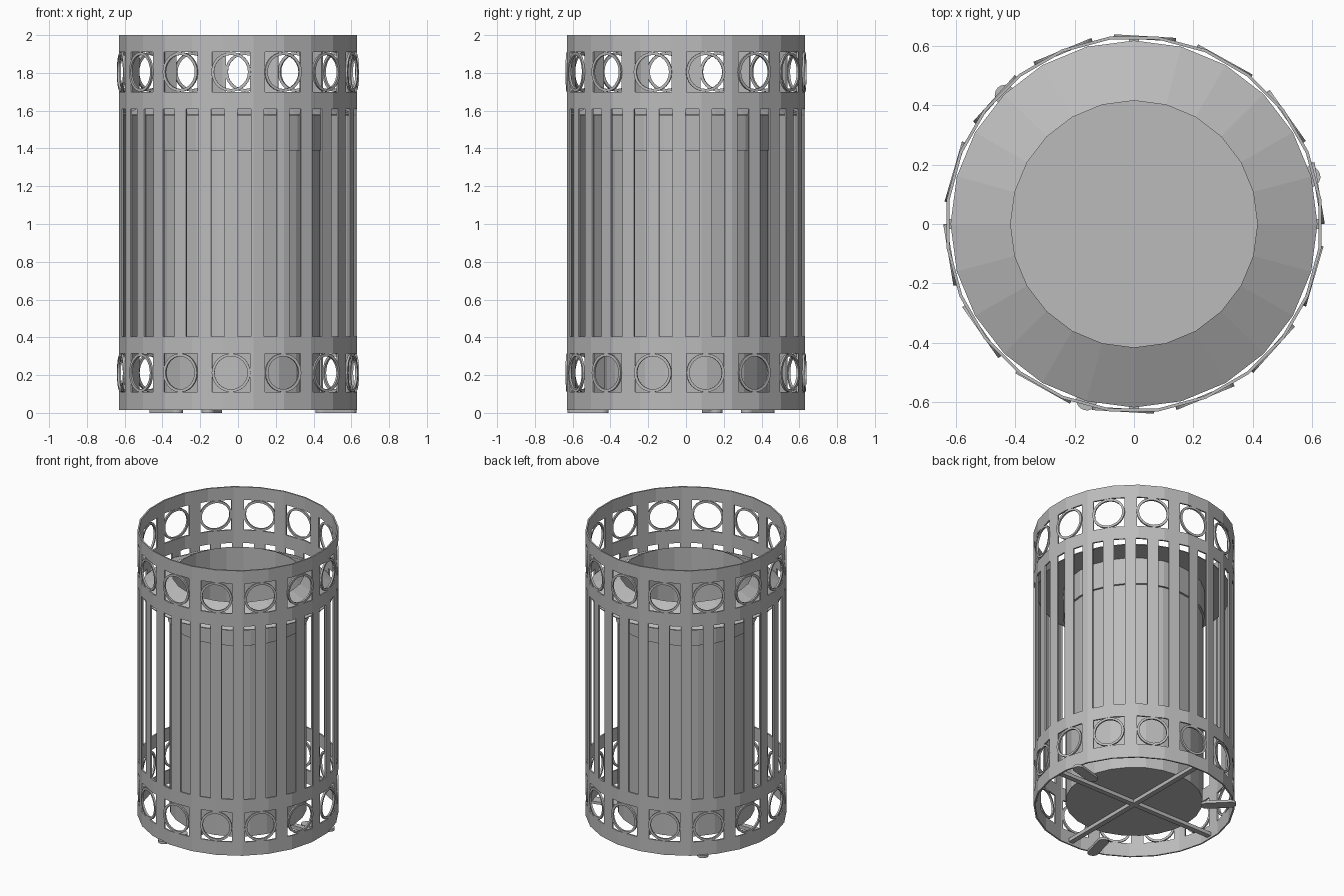
import bpy, bmesh
from math import cos, sin, radians, pi
from mathutils import Matrix

old = bpy.data.objects.get("Cube")
if old:
    bpy.data.objects.remove(old, do_unlink=True)

metal = bpy.data.materials.new("grey_metal")
GREY = (0.5, 0.5, 0.5, 1)
metal.use_nodes = True
metal.diffuse_color = GREY
metal.node_tree.nodes["Principled BSDF"].inputs["Base Color"].default_value = GREY

HOLES = 14                  # ring ornaments per row
STEP = 360 / HOLES
START = 9.5                 # angle of the first ornament
FACET = 15                  # shell is a 24-sided prism


def finish(name, bm):
    bmesh.ops.recalc_face_normals(bm, faces=bm.faces)
    me = bpy.data.meshes.new(name)
    bm.to_mesh(me)
    bm.free()
    me.materials.append(metal)
    ob = bpy.data.objects.new(name, me)
    bpy.context.collection.objects.link(ob)
    return ob


def shell_point(angle, apothem, z):
    # point on the faceted shell at this angle
    off = angle - FACET * round(angle / FACET)
    r = apothem / cos(radians(off))
    return (r * cos(radians(angle)), r * sin(radians(angle)), z)


def shell_plate(bm, a0, a1, z0, z1):
    # thin plate that follows the shell; a full turn closes on itself
    corners = [FACET * (k + 0.5) for k in range(-30, 60)]
    angles = [a0] + [a for a in corners if a0 + 0.01 < a < a1 - 0.01] + [a1]
    full = a1 - a0 >= 360
    if full:
        angles.pop()
    loops = [[bm.verts.new(shell_point(a, ap, z))
              for ap, z in ((0.63, z0), (0.63, z1), (0.62, z1), (0.62, z0))]
             for a in angles]
    pairs = list(zip(loops, loops[1:]))
    if full:
        pairs.append((loops[-1], loops[0]))
    else:
        bm.faces.new(loops[0])
        bm.faces.new(loops[-1])
    for p, q in pairs:
        for i in range(4):
            j = (i + 1) % 4
            bm.faces.new((p[i], q[i], q[j], p[j]))


def lathe(bm, profile, matrix=Matrix(), sides=24):
    # revolve a closed (radius, z) profile; radius 0 points become poles
    rows = []
    for r, z in profile:
        n = sides if r > 0 else 1
        rows.append([bm.verts.new(matrix @ Matrix.Rotation(2 * pi * k / sides, 4, 'Z')
                                  @ Matrix.Translation((r, 0, z)).to_translation())
                     for k in range(n)])
    for p, q in zip(rows, rows[1:] + rows[:1]):
        for k in range(sides):
            m = (k + 1) % sides
            if len(p) == 1 and len(q) == 1:
                continue
            if len(p) == 1:
                bm.faces.new((p[0], q[k], q[m]))
            elif len(q) == 1:
                bm.faces.new((p[k], p[m], q[0]))
            else:
                bm.faces.new((p[k], p[m], q[m], q[k]))


# Ornamental bands: two hoops joined by short posts, a ring in each opening
for name, low, z0, z1, high in (("top_band", 1.61, 1.70, 1.91, 2.0),
                                ("bottom_band", 0.015, 0.11, 0.315, 0.405)):
    bm = bmesh.new()
    shell_plate(bm, 0, 360, low, z0)
    shell_plate(bm, 0, 360, z1, high)
    for k in range(HOLES):
        a = START + STEP * (k + 0.5)
        shell_plate(bm, a - 3.65, a + 3.65, z0, z1)
    finish(name, bm)

    bm = bmesh.new()
    outer = (z1 - z0) / 2
    for k in range(HOLES):
        m = (Matrix.Rotation(radians(START + STEP * k), 4, 'Z')
             @ Matrix.Translation((0.627, 0, (z0 + z1) / 2))
             @ Matrix.Rotation(pi / 2, 4, 'Y'))
        lathe(bm, [(outer, -0.006), (outer, 0.006),
                   (outer - 0.015, 0.006), (outer - 0.015, -0.006)], m)
    finish(name + "_rings", bm)

# Vertical slats between the bands
bm = bmesh.new()
for k in range(2 * HOLES):
    a = START + STEP / 2 * k
    shell_plate(bm, a - 3.2, a + 3.2, 0.405, 1.61)
finish("slats", bm)

# Sloping lid with a round opening and a collar below it
bm = bmesh.new()
lathe(bm, [(0.617, 1.58), (0.415, 1.68), (0.415, 1.39),
           (0.447, 1.39), (0.447, 1.575), (0.617, 1.575)])
finish("lid", bm)

# Inner bin
bm = bmesh.new()
lathe(bm, [(0, 0.055), (0.434, 0.055), (0.434, 1.392),
           (0.418, 1.392), (0.418, 0.07), (0, 0.07)])
finish("inner_bin", bm)

# Crossed support bars under the bin
for name, size in (("support_bar_x", (1.25, 0.035, 0.025)),
                   ("support_bar_y", (0.035, 1.25, 0.025))):
    bm = bmesh.new()
    bmesh.ops.create_cube(bm, size=1)
    bmesh.ops.scale(bm, vec=size, verts=bm.verts)
    bmesh.ops.translate(bm, vec=(0, 0, 0.042), verts=bm.verts)
    finish(name, bm)

# Three flat feet with rounded ends
for i, angle in enumerate((15, 135, 255)):
    bm = bmesh.new()
    outline = []
    for centre, turn in ((0.613, -90), (0.46, 90)):
        for s in range(9):
            t = radians(turn + 22.5 * s)
            outline.append((centre + 0.035 * cos(t), 0.035 * sin(t), 0))
    base = bm.faces.new([bm.verts.new(p) for p in outline])
    top = bmesh.ops.extrude_face_region(bm, geom=[base], use_keep_orig=True)
    bmesh.ops.translate(bm, vec=(0, 0, 0.018),
                        verts=[g for g in top["geom"] if isinstance(g, bmesh.types.BMVert)])
    bmesh.ops.rotate(bm, cent=(0, 0, 0), verts=bm.verts,
                     matrix=Matrix.Rotation(radians(angle), 3, 'Z'))
    finish("foot_%d" % (i + 1), bm)
